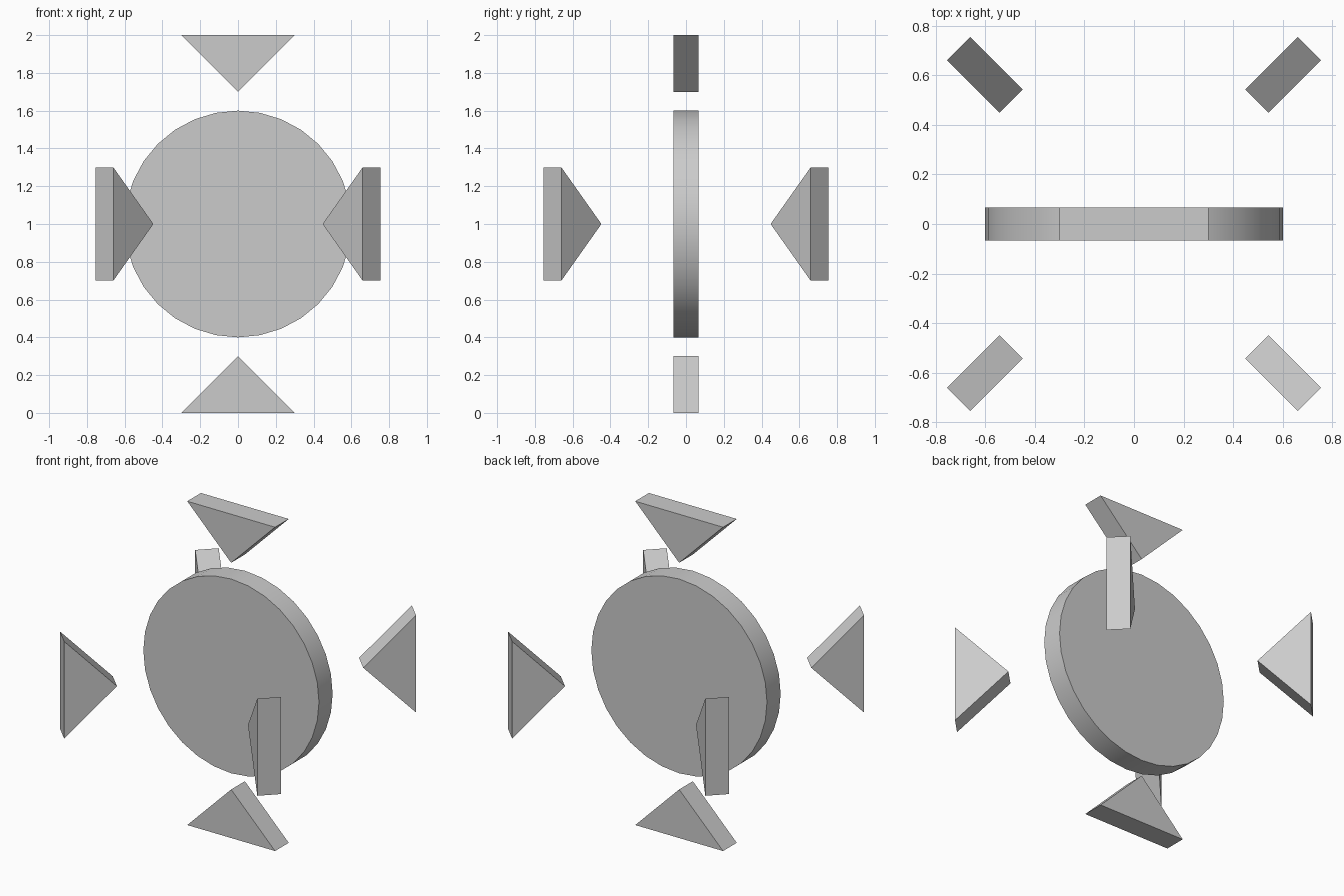
import bpy
from math import cos, sin, pi, radians
from mathutils import Matrix

if "Cube" in bpy.data.objects:
    bpy.data.objects.remove(bpy.data.objects["Cube"])

HALF = 0.0667  # half thickness shared by all parts
CENTRE = Matrix.Translation((0, 0, 1))


def slab(name, profile, matrix):
    """Extrude an anticlockwise XZ profile along y, then place it."""
    n = len(profile)
    verts = [(x, y, z) for y in (-HALF, HALF) for x, z in profile]
    faces = [list(range(n)), list(range(2 * n - 1, n - 1, -1))]
    faces += [(i, i + n, (i + 1) % n + n, (i + 1) % n) for i in range(n)]
    mesh = bpy.data.meshes.new(name)
    mesh.from_pydata(verts, [], faces)
    mesh.transform(matrix)
    mesh.update()
    obj = bpy.data.objects.new(name, mesh)
    bpy.context.collection.objects.link(obj)
    return obj


# Central upright disc with a smooth rim
circle = [(0.6 * cos(2 * pi * i / 32), 0.6 * sin(2 * pi * i / 32)) for i in range(32)]
disc = slab("disc", circle, CENTRE)
bpy.context.view_layer.objects.active = disc
disc.select_set(True)
bpy.ops.object.shade_smooth_by_angle(angle=radians(30))

# Triangular pointers aimed at the centre
triangle = [(0.7, 0), (1, -0.3), (1, 0.3)]
for name, angle in (("top_pointer", -90), ("bottom_pointer", 90)):
    slab(name, triangle, CENTRE @ Matrix.Rotation(radians(angle), 4, 'Y'))

# Four pointers on the horizontal diagonals
for i, name in enumerate(("back_right", "back_left", "front_left", "front_right")):
    slab(name + "_pointer", triangle, CENTRE @ Matrix.Rotation(radians(45 + 90 * i), 4, 'Z'))
